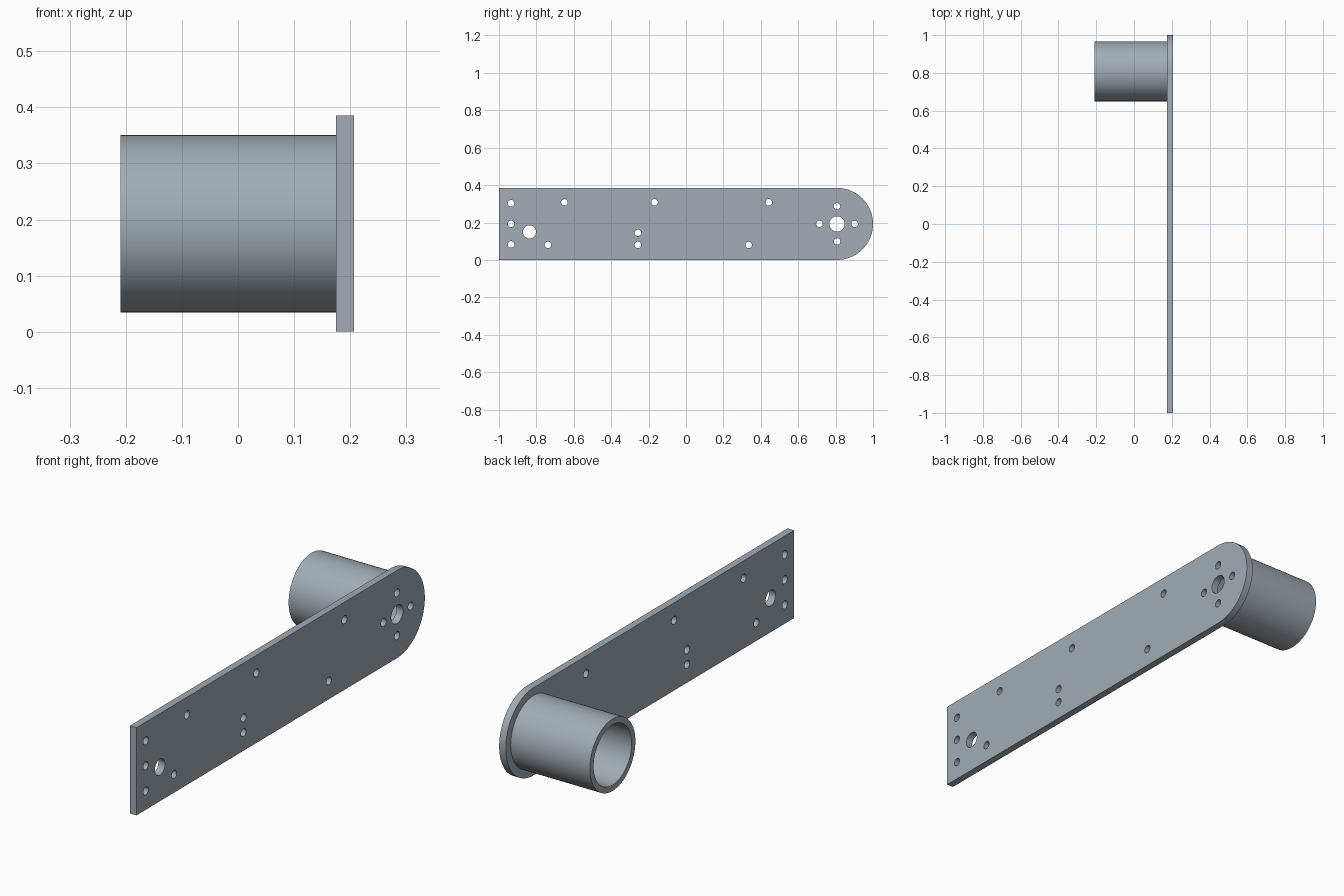
import bpy, bmesh, math
from mathutils import Matrix

if "Cube" in bpy.data.objects:
    bpy.data.objects.remove(bpy.data.objects["Cube"])

steel = bpy.data.materials.new("steel_grey")
steel.diffuse_color = (0.36, 0.41, 0.46, 1)
steel.use_nodes = True
steel.node_tree.nodes["Principled BSDF"].inputs["Base Color"].default_value = steel.diffuse_color

X_IN, X_OUT, X_END = 0.175, 0.207, -0.209   # plate faces and open tube end
HEIGHT = 0.385
RAD = HEIGHT / 2
CY, CZ = 1 - RAD, RAD                       # centre of the rounded end
TO_SIDE = Matrix.Rotation(math.pi / 2, 4, 'Z') @ Matrix.Rotation(math.pi / 2, 4, 'X')


def finish(obj):
    obj.data.materials.clear()
    obj.data.materials.append(steel)
    bpy.ops.object.select_all(action='DESELECT')
    obj.select_set(True)
    bpy.context.view_layer.objects.active = obj
    bpy.ops.object.shade_smooth_by_angle(angle=math.radians(30))


def arc(cy, cz, r, start, end, n):
    return [(cy + r * math.cos(start + (end - start) * i / n),
             cz + r * math.sin(start + (end - start) * i / n)) for i in range(n + 1)]


# Plate outline: square at one end, round at the other
loops = [[(-1, HEIGHT), (-1, 0)] + arc(CY, CZ, RAD, -math.pi / 2, math.pi / 2, 40)]

# Bolt holes (y, z, radius)
S = 0.0175
holes = [(-0.837, 0.15, 0.035), (CY, CZ, 0.041)]
holes += [(-0.935, z, S) for z in (0.083, 0.193, 0.303)]
holes += [(y, 0.08, S) for y in (-0.738, -0.257, 0.335)]
holes += [(y, 0.308, S) for y in (-0.65, -0.168, 0.443)]
holes += [(-0.257, 0.145, S)]
holes += [(CY + dy, CZ + dz, S) for dy, dz in
          ((0.094, 0), (-0.094, 0), (0, 0.094), (0, -0.094))]
loops += [arc(y, z, r, 0, 2 * math.pi, 28)[:-1] for y, z, r in holes]

# Filled outline extruded to the plate thickness
curve = bpy.data.curves.new("plate_outline", 'CURVE')
curve.dimensions = '2D'
curve.fill_mode = 'BOTH'
curve.extrude = (X_OUT - X_IN) / 2
for pts in loops:
    spline = curve.splines.new('POLY')
    spline.points.add(len(pts) - 1)
    for p, (a, b) in zip(spline.points, pts):
        p.co = (a, b, 0, 1)
    spline.use_cyclic_u = True
plate = bpy.data.objects.new("mounting_plate", curve)
bpy.context.collection.objects.link(plate)
bpy.context.view_layer.objects.active = plate
plate.select_set(True)
bpy.ops.object.convert(target='MESH')
plate = bpy.context.view_layer.objects.active
plate.name = "mounting_plate"
bm = bmesh.new()
bm.from_mesh(plate.data)
bmesh.ops.remove_doubles(bm, verts=bm.verts, dist=1e-5)
bm.transform(Matrix.Translation(((X_IN + X_OUT) / 2, 0, 0)) @ TO_SIDE)
bmesh.ops.recalc_face_normals(bm, faces=bm.faces)
bm.to_mesh(plate.data)
bm.free()
finish(plate)

# Hollow tube: closed wall profile swept round the x axis
N = 72
R_OUT, R_INNER = 0.158, 0.132
profile = [(X_IN, R_OUT), (X_END, R_OUT), (X_END, R_INNER), (X_IN, R_INNER)]
bm = bmesh.new()
rings = [[bm.verts.new((x, y, z)) for y, z in arc(CY, CZ, r, 0, 2 * math.pi, N)[:-1]]
         for x, r in profile]
for k in range(4):
    a, b = rings[k], rings[(k + 1) % 4]
    for i in range(N):
        j = (i + 1) % N
        bm.faces.new((a[i], a[j], b[j], b[i]))
bmesh.ops.recalc_face_normals(bm, faces=bm.faces)
mesh = bpy.data.meshes.new("tube")
bm.to_mesh(mesh)
bm.free()
tube = bpy.data.objects.new("tube", mesh)
bpy.context.collection.objects.link(tube)
finish(tube)
